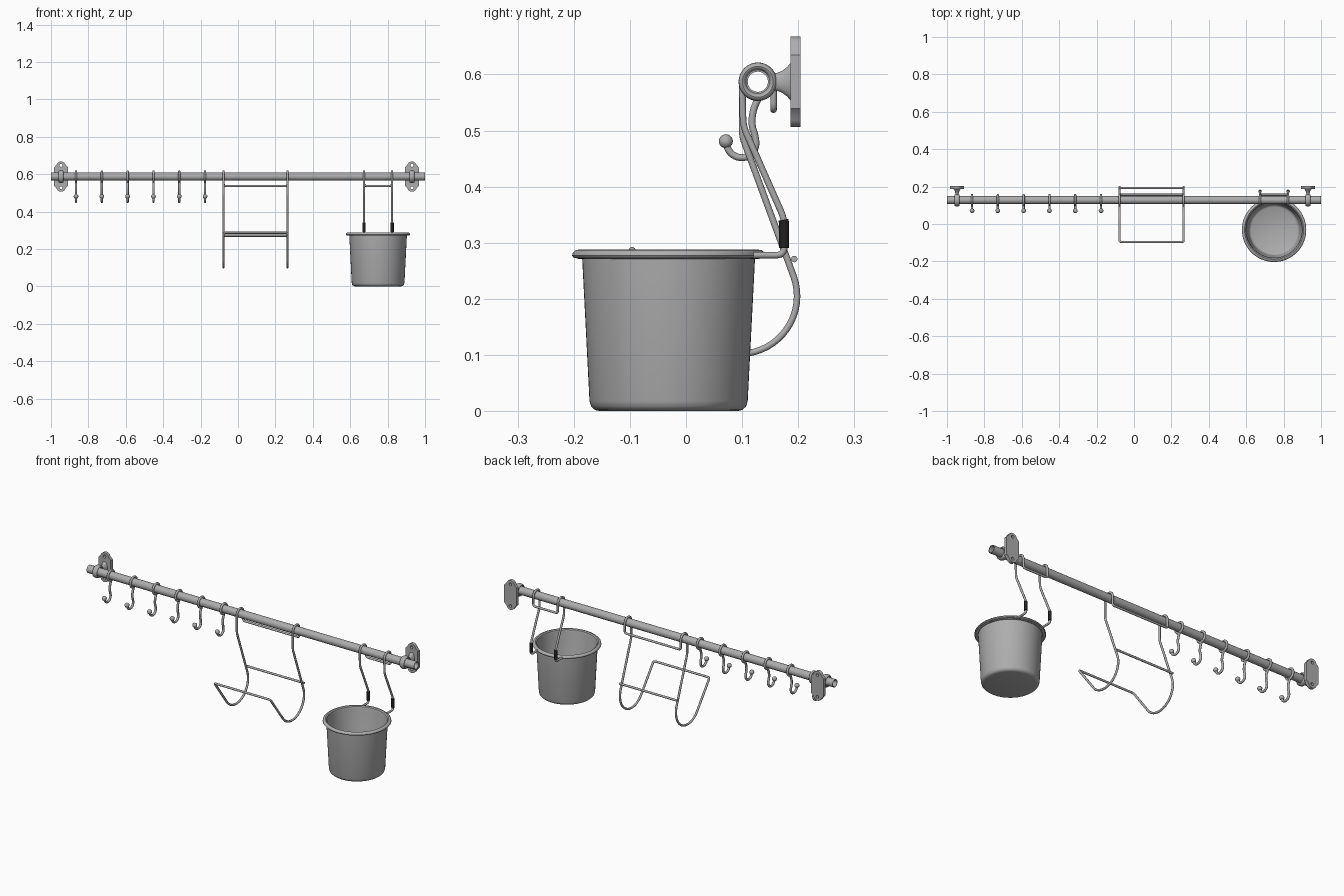
import bpy, math
from mathutils import Vector, Matrix

if "Cube" in bpy.data.objects:
    bpy.data.objects.remove(bpy.data.objects["Cube"])

RY, RZ = 0.128, 0.587          # rail centre line
BX, BY = 0.749, -0.031         # bucket centre
W = 0.0058                     # wire radius


def material(name, c):
    m = bpy.data.materials.new(name)
    m.diffuse_color = (*c, 1)
    m.use_nodes = True
    m.node_tree.nodes["Principled BSDF"].inputs["Base Color"].default_value = m.diffuse_color
    return m


steel = material("steel_grey", (0.42, 0.42, 0.42))
black = material("black_rubber", (0.015, 0.015, 0.015))


def add(name, mesh, mat=steel):
    ob = bpy.data.objects.new(name, mesh)
    mesh.materials.clear()
    mesh.materials.append(mat)
    bpy.context.collection.objects.link(ob)
    return ob


def curve_mesh(cu):
    tmp = bpy.data.objects.new("tmp", cu)
    bpy.context.collection.objects.link(tmp)
    dg = bpy.context.evaluated_depsgraph_get()
    mesh = bpy.data.meshes.new_from_object(tmp.evaluated_get(dg))
    bpy.data.objects.remove(tmp)
    return mesh


def wire(name, pts, r=W, cyclic=False, smooth=False, mat=steel):
    """Round wire along 3D points."""
    cu = bpy.data.curves.new(name, 'CURVE')
    cu.dimensions = '3D'
    cu.bevel_depth, cu.bevel_resolution, cu.use_fill_caps = r, 4, True
    sp = cu.splines.new('BEZIER' if smooth else 'POLY')
    if smooth:
        sp.bezier_points.add(len(pts) - 1)
        sp.resolution_u = 6
        for b, p in zip(sp.bezier_points, pts):
            b.co = p
            b.handle_left_type = b.handle_right_type = 'AUTO'
    else:
        sp.points.add(len(pts) - 1)
        for b, p in zip(sp.points, pts):
            b.co = (*p, 1)
    sp.use_cyclic_u = cyclic
    return add(name, curve_mesh(cu), mat)


def fillet(pts, r, cyclic=False):
    """Round the sharp bends of a polyline."""
    pts, out, n = [Vector(p) for p in pts], [], len(pts)
    for i, p in enumerate(pts):
        if not cyclic and i in (0, n - 1):
            out.append(p)
            continue
        a, b = pts[i - 1] - p, pts[(i + 1) % n] - p
        if (-a).angle(b) < math.radians(15):
            out.append(p)
            continue
        d = min(r, 0.45 * a.length, 0.45 * b.length)
        s, e = p + a.normalized() * d, p + b.normalized() * d
        for k in range(7):
            t = k / 6
            out.append(s * (1 - t) ** 2 + p * 2 * t * (1 - t) + e * t * t)
    return out


def lathe(name, prof, matrix, seg=48, closed=False):
    """Revolve (radius, height) points round local z."""
    verts, faces, n = [], [], len(prof)
    for s in range(seg):
        a = 2 * math.pi * s / seg
        verts += [(r * math.cos(a), r * math.sin(a), z) for r, z in prof]
    for s in range(seg):
        t = (s + 1) % seg
        for i in range(n if closed else n - 1):
            j = (i + 1) % n
            faces.append((s * n + i, t * n + i, t * n + j, s * n + j))
    mesh = bpy.data.meshes.new(name)
    mesh.from_pydata(verts, [], faces)
    ob = add(name, mesh)
    import bmesh
    bm = bmesh.new()
    bm.from_mesh(mesh)
    bmesh.ops.remove_doubles(bm, verts=bm.verts, dist=1e-5)
    bmesh.ops.recalc_face_normals(bm, faces=bm.faces)
    bm.to_mesh(mesh)
    bm.free()
    mesh.transform(matrix)
    return ob


def oval(major, a, b, n=16):
    return [(major + a * math.cos(2 * math.pi * k / n), b * math.sin(2 * math.pi * k / n)) for k in range(n)]


def arc(cy, cz, r, a0, a1, n):
    return [(cy + r * math.cos(math.radians(a0 + (a1 - a0) * k / n)),
             cz + r * math.sin(math.radians(a0 + (a1 - a0) * k / n))) for k in range(n + 1)]


ALONG_X = Matrix.Rotation(math.pi / 2, 4, 'Y')

# hollow rail
lathe("rail", [(0.0215, -1), (0.0215, 1), (0.018, 1), (0.018, -1)],
      Matrix.Translation((0, RY, RZ)) @ ALONG_X, 32, True)


# wall brackets: collar, flared stem, plate with screw holes
def plate(name, x):
    cu = bpy.data.curves.new(name, 'CURVE')
    cu.dimensions, cu.fill_mode, cu.extrude = '2D', 'BOTH', 0.009
    half = [(0.038, -0.048), (0.038, 0.048)] + arc(0, 0.056, 0.025, 15, 165, 10) + [(-0.038, 0.048), (-0.038, -0.048)]
    low = [(-p[0], -p[1]) for p in arc(0, 0.056, 0.025, 15, 165, 10)]
    for loop in (half + low, arc(0, 0.06, 0.008, 0, 337.5, 15), arc(0, -0.06, 0.008, 0, 337.5, 15)):
        sp = cu.splines.new('POLY')
        sp.points.add(len(loop) - 1)
        for b, p in zip(sp.points, loop):
            b.co = (p[0], p[1], 0, 1)
        sp.use_cyclic_u = True
    mesh = curve_mesh(cu)
    mesh.transform(Matrix.Translation((x, 0.195, RZ)) @ Matrix.Rotation(math.pi / 2, 4, 'X'))
    add(name, mesh)


for side, x in (("left", -0.946), ("right", 0.93)):
    at = Matrix.Translation((x, RY, RZ))
    lathe(side + "_bracket_collar", oval(0.0275, 0.0068, 0.014), at @ ALONG_X, 40, True)
    # local z points to the wall (+y)
    lathe(side + "_bracket_stem", [(0, 0.026), (0.015, 0.026), (0.016, 0.035), (0.02, 0.044), (0.026, 0.052), (0.034, 0.059), (0, 0.059)],
          at @ Matrix.Diagonal((0.55, 1, 1, 1)) @ Matrix.Rotation(-math.pi / 2, 4, 'X'), 32)
    plate(side + "_bracket_plate", x)

# six hooks sharing the same meshes
hook_path = [(0.129, 0.558), (0.120, 0.535), (0.118, 0.51), (0.124, 0.485), (0.1235, 0.47), (0.115, 0.457),
             (0.10, 0.452), (0.085, 0.456), (0.075, 0.467), (0.071, 0.481)]
ring = lathe("hook_ring", oval(0.0275, 0.006, 0.006, 12), Matrix.Translation((0, RY, RZ)) @ ALONG_X, 32, True)
shank = wire("hook_shank", [(0, y, z) for y, z in hook_path], 0.0062, smooth=True)
ball = lathe("hook_ball", [(0.0125 * math.sin(math.pi * k / 10), -0.0125 * math.cos(math.pi * k / 10)) for k in range(11)],
             Matrix.Translation((0, 0.071, 0.481)), 16)
for i in range(6):
    for part in (ring, shank, ball):
        ob = part if i == 0 else bpy.data.objects.new(part.name, part.data)
        if i:
            bpy.context.collection.objects.link(ob)
        ob.location.x = -0.866 + 0.138 * i

# shared start of both hanging frames: back bar, then up and over the rail
over = [(0.156, 0.537)] + arc(RY, RZ, 0.028, 0, 180, 16)

# lid holder: one closed wire loop plus a cross bar
side = over + [(0.10, 0.49)] + arc(0.095, 0.205, 0.103, 20, -142, 24) + [(-0.096, 0.287)]
loop = [(-0.077, y, z) for y, z in side] + [(0.265, y, z) for y, z in reversed(side)]
wire("lid_holder_frame", fillet(loop, 0.012, True), cyclic=True)
wire("lid_holder_cross_bar", [(-0.082, 0.193, 0.271), (0.27, 0.193, 0.271)])

# bucket hanger: open wire ending on the ring under the rim
arm = over + [(0.102, 0.508), (0.175, 0.343), (0.175, 0.278), (0.112, 0.278)]
xl, xr = BX - 0.075, BX + 0.075
wire("bucket_hanger_frame", fillet([(xl, y, z) for y, z in reversed(arm)] + [(xr, y, z) for y, z in arm], 0.014))
lathe("bucket_hanger_ring", oval(0.1605, W, W, 12), Matrix.Translation((BX, BY, 0.277)), 64, True)
for n, x in (("left", xl), ("right", xr)):
    wire(n + "_hanger_sleeve", [(x, 0.175, 0.291), (x, 0.175, 0.333), (x, 0.1735, 0.341)], 0.009, mat=black)

# bucket
lathe("bucket", [(0, 0), (0.122, 0), (0.131, 0.002), (0.138, 0.008), (0.141, 0.018), (0.154, 0.272), (0.169, 0.273),
                 (0.172, 0.277), (0.171, 0.282), (0.166, 0.287), (0.158, 0.288), (0.152, 0.284), (0.149, 0.272),
                 (0.136, 0.024), (0.132, 0.014), (0.122, 0.008), (0, 0.008)],
      Matrix.Translation((BX, BY, 0)), 64)

# smooth shading with crisp edges
bpy.ops.object.select_all(action='SELECT')
bpy.context.view_layer.objects.active = bpy.data.objects["rail"]
bpy.ops.object.shade_smooth_by_angle(angle=math.radians(40))
